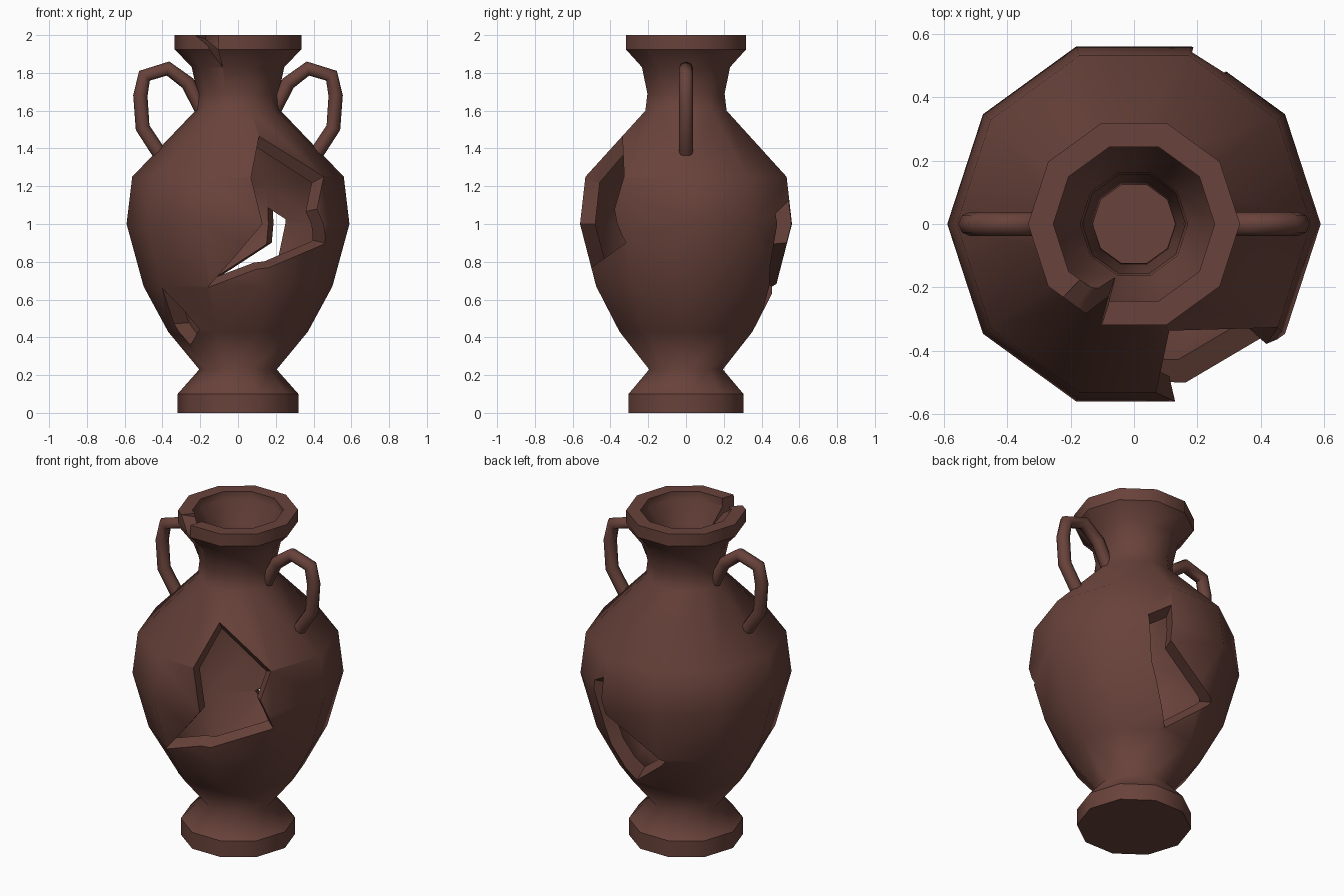
import bpy, bmesh, math
from mathutils import Vector

cube = bpy.data.objects.get("Cube")
if cube:
    bpy.data.objects.remove(cube)

SIDES = 10
OUTER = [(.32, 0), (.32, .10), (.205, .23), (.37, .43), (.50, .67), (.59, 1.0), (.56, 1.25),
         (.226, 1.60), (.215, 1.69), (.245, 1.83), (.335, 1.925), (.335, 2.0)]
INNER = [(.255, 2.0), (.255, 1.95), (.17, 1.84), (.162, 1.70), (.165, 1.57), (.48, 1.22),
         (.505, 1.0), (.42, .69), (.29, .46), (.13, .23), (.24, .08)]

clay = bpy.data.materials.new("red_brown_clay")
clay.use_nodes = True
clay.diffuse_color = (.14, .055, .043, 1)
clay.node_tree.nodes["Principled BSDF"].inputs["Base Color"].default_value = clay.diffuse_color


def add_object(name, data):
    obj = bpy.data.objects.new(name, data)
    bpy.context.collection.objects.link(obj)
    return obj


def mesh_from(bm, name):
    bmesh.ops.recalc_face_normals(bm, faces=bm.faces)
    mesh = bpy.data.meshes.new(name)
    bm.to_mesh(mesh)
    bm.free()
    return mesh


def loft(bm, rings):
    """Skin closed rings of points and cap both ends."""
    loops = [[bm.verts.new(p) for p in ring] for ring in rings]
    n = len(loops[0])
    for a, b in zip(loops, loops[1:]):
        for i in range(n):
            j = (i + 1) % n
            bm.faces.new((a[i], a[j], b[j], b[i]))
    bm.faces.new(loops[0])
    bm.faces.new(loops[-1])


def bake(obj):
    """Replace an object's data with its evaluated mesh."""
    graph = bpy.context.evaluated_depsgraph_get()
    return bpy.data.meshes.new_from_object(obj.evaluated_get(graph))


def radius_at(z):
    for (r0, z0), (r1, z1) in zip(OUTER, OUTER[1:]):
        if z0 <= z <= z1:
            return r0 + (r1 - r0) * (z - z0) / (z1 - z0)
    return OUTER[-1][0]


def break_cutter(name, outline, side, mid_z):
    """Wedge that narrows towards the axis, through an outline on the wall."""
    centre = Vector((0, 0, mid_z))
    wall = [Vector((x, side * math.sqrt(max(radius_at(z) ** 2 - x * x, .001)) * .975, z))
            for x, z in outline]
    bm = bmesh.new()
    loft(bm, [[centre + (p - centre) * s for p in wall] for s in (.6, 1.6)])
    bmesh.ops.triangulate(bm, faces=bm.faces)
    obj = add_object(name, mesh_from(bm, name))
    obj.hide_render = True
    return obj


# Hollow vase body
bm = bmesh.new()
turns = [math.tau * i / SIDES for i in range(SIDES)]
loft(bm, [[(r * math.cos(t), r * math.sin(t), z) for t in turns] for r, z in OUTER + INNER])
vase = add_object("vase_body", mesh_from(bm, "vase_body"))

# Broken openings and chipped rim
cutters = [
    break_cutter("front_break", [(.11, 1.46), (.45, 1.25), (.425, 1.08), (.46, .90), (.10, .76),
                                 (-.16, .67), (-.02, .82), (.13, 1.0), (.07, 1.25)], -1, 1.0),
    break_cutter("back_break", [(.30, 1.06), (.18, 1.12), (.175, .90), (-.18, .67),
                                (.08, .45), (.25, .78)], 1, .85),
    break_cutter("low_break", [(-.40, .66), (-.30, .55), (-.21, .44), (-.25, .36),
                               (-.35, .47)], -1, .5),
    break_cutter("rim_chip", [(-.23, 2.3), (-.10, 2.3), (-.10, 2.0), (-.08, 1.83),
                              (-.16, 1.94), (-.23, 2.0)], -1, 1.92),
]
for cutter in cutters:
    mod = vase.modifiers.new(cutter.name, "BOOLEAN")
    mod.operation = "DIFFERENCE"
    mod.solver = "EXACT"
    mod.object = cutter
baked = bake(vase)
vase.modifiers.clear()
vase.data = baked
for cutter in cutters:
    bpy.data.objects.remove(cutter)

# Smooth walls, crisp broken edges and foot and rim rings, soft waist
bm = bmesh.new()
bm.from_mesh(vase.data)
for face in bm.faces:
    face.smooth = True
    face.material_index = 0
for edge in bm.edges:
    at_waist = all(abs(v.co.z - .23) < .01 for v in edge.verts)
    edge.smooth = at_waist or edge.calc_face_angle(0) < math.radians(40)
bm.to_mesh(vase.data)
bm.free()
vase.data.materials.clear()
vase.data.materials.append(clay)

# Pair of looped handles
PATH = [(.19, 1.60), (.265, 1.745), (.37, 1.823), (.495, 1.785), (.517, 1.68), (.505, 1.51), (.42, 1.38)]
for name, side in (("left_handle", 1), ("right_handle", -1)):
    curve = bpy.data.curves.new(name, "CURVE")
    curve.dimensions = "3D"
    curve.bevel_depth = .038
    curve.bevel_resolution = 2
    curve.use_fill_caps = True
    spline = curve.splines.new("POLY")
    spline.points.add(len(PATH) - 1)
    for point, (x, z) in zip(spline.points, PATH):
        point.co = (side * x, 0, z, 1)
    tube = add_object(name + "_path", curve)
    handle = add_object(name, bake(tube))
    bpy.data.objects.remove(tube)
    handle.data.materials.clear()
    handle.data.materials.append(clay)
    bpy.ops.object.select_all(action="DESELECT")
    handle.select_set(True)
    bpy.context.view_layer.objects.active = handle
    bpy.ops.object.shade_smooth_by_angle(angle=math.radians(60))
